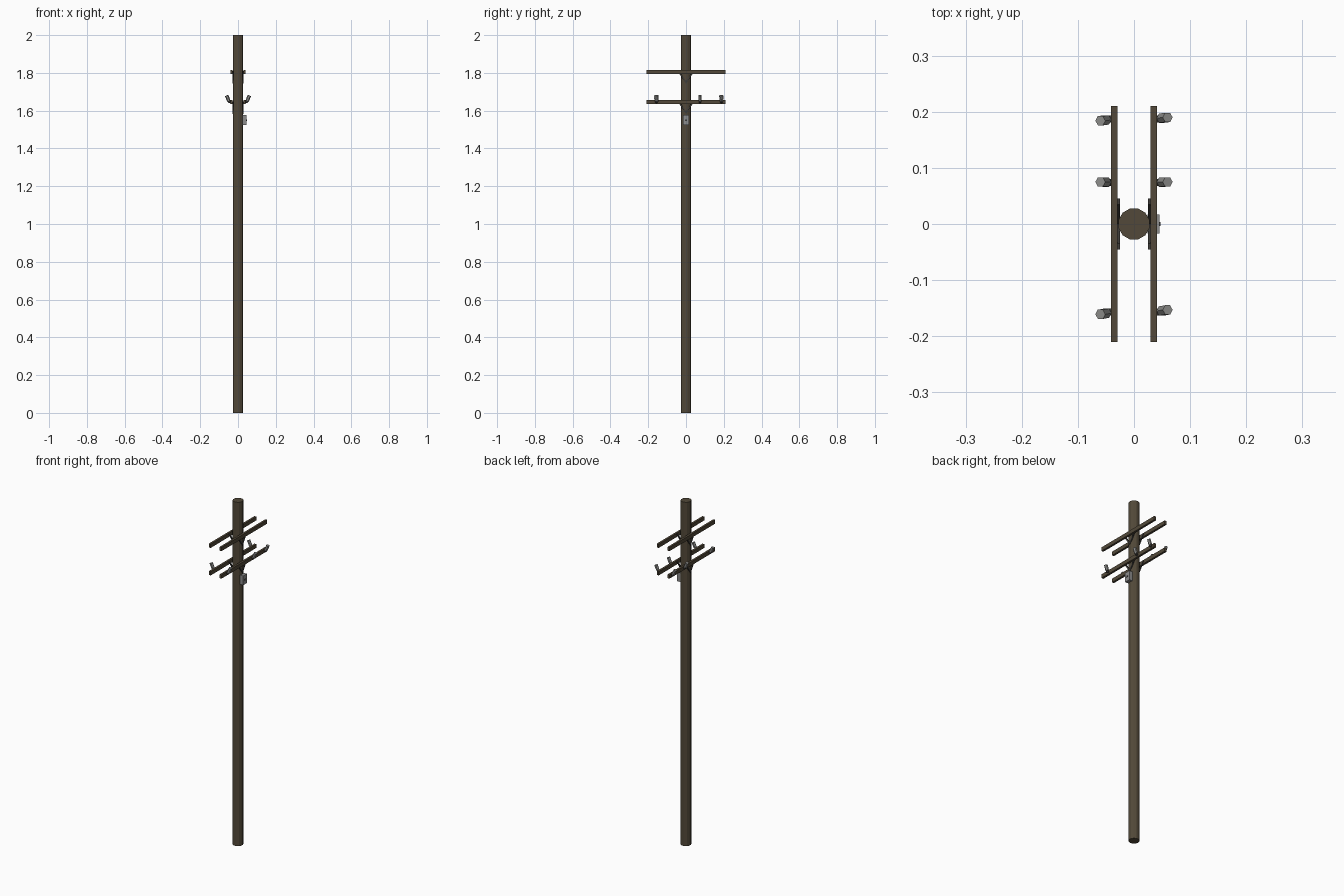
import bpy, bmesh, math
from mathutils import Vector

if "Cube" in bpy.data.objects:
    bpy.data.objects.remove(bpy.data.objects["Cube"])


def mat(name, rgb):
    m = bpy.data.materials.new(name)
    m.diffuse_color = (*rgb, 1)
    m.use_nodes = True
    m.node_tree.nodes["Principled BSDF"].inputs["Base Color"].default_value = m.diffuse_color
    return m


WOOD = mat("dark wood", (0.085, 0.066, 0.041))
IRON = mat("dark iron", (0.05, 0.047, 0.042))
GREY = mat("insulator grey", (0.27, 0.27, 0.26))
BOXG = mat("box grey", (0.27, 0.27, 0.27))


def finish(bm, name, material):
    bmesh.ops.recalc_face_normals(bm, faces=bm.faces)
    me = bpy.data.meshes.new(name)
    bm.to_mesh(me)
    bm.free()
    me.materials.append(material)
    ob = bpy.data.objects.new(name, me)
    bpy.context.collection.objects.link(ob)
    return ob


def box(name, lo, hi, material):
    bm = bmesh.new()
    bmesh.ops.create_cube(bm, size=1)
    for v in bm.verts:
        v.co = Vector([lo[i] + (v.co[i] + 0.5) * (hi[i] - lo[i]) for i in range(3)])
    return finish(bm, name, material)


def tube(name, pts, radii, sides, material, turn=0.0):
    """Loft of regular rings along a path, capped at both ends."""
    bm = bmesh.new()
    pts = [Vector(p) for p in pts]
    rings = []
    for i, p in enumerate(pts):
        d = (pts[min(i + 1, len(pts) - 1)] - pts[max(i - 1, 0)]).normalized()
        u = Vector((0, 1, 0)).cross(d).normalized()
        w = d.cross(u)
        rings.append([bm.verts.new(p + radii[i] * (math.cos(a) * u + math.sin(a) * w))
                      for a in [2 * math.pi * k / sides + turn for k in range(sides)]])
    for a, b in zip(rings, rings[1:]):
        for k in range(sides):
            j = (k + 1) % sides
            bm.faces.new((a[k], a[j], b[j], b[k]))
    bm.faces.new(rings[0])
    bm.faces.new(rings[-1])
    return finish(bm, name, material)


# Pole
tube("pole", [(0, 0, 0), (0, 0, 2)], [0.0285, 0.0285], 12, WOOD, math.pi / 12)

for s, side in ((1, "right"), (-1, "left")):
    x0, x1 = sorted((s * 0.029, s * 0.041))
    for z, level in ((1.805, "upper"), (1.645, "lower")):
        # Crossarm
        box(f"{level}_crossarm_{side}", (x0, -0.21, z - 0.011), (x1, 0.21, z + 0.011), WOOD)
        # V-shaped brace under the arm, flat against the pole
        bx = sorted((s * 0.025, s * 0.030))
        for t in (1, -1):
            bm = bmesh.new()
            prof = [(0.045, z + 0.004), (0.035, z + 0.004), (0.0, z - 0.048), (0.0, z - 0.062)]
            f = bm.faces.new([bm.verts.new((bx[0], t * y, h)) for y, h in prof])
            r = bmesh.ops.extrude_face_region(bm, geom=[f])
            vs = [v for v in r["geom"] if isinstance(v, bmesh.types.BMVert)]
            bmesh.ops.translate(bm, verts=vs, vec=(bx[1] - bx[0], 0, 0))
            finish(bm, f"{level}_brace_{side}", IRON)

    # Bent pins with hexagonal insulators on the lower arm
    for y, lean in ((0.187, 0.003 * s), (0.074, 0.001), (-0.157, 0.004 * s)):
        tube(f"pin_{side}", [(s * 0.034, y, 1.643), (s * 0.046, y, 1.647), (s * 0.051, y + lean / 2, 1.656)],
             [0.006, 0.0075, 0.0075], 6, IRON)
        tube(f"insulator_{side}", [(s * 0.049, y + lean / 2, 1.652), (s * 0.060, y + lean, 1.680)],
             [0.0095, 0.0095], 6, GREY)

# Equipment box with a small dark latch
box("equipment_box", (0.024, -0.017, 1.523), (0.045, 0.017, 1.577), BOXG)
box("box_latch", (0.044, -0.004, 1.546), (0.047, 0.004, 1.554), IRON)
